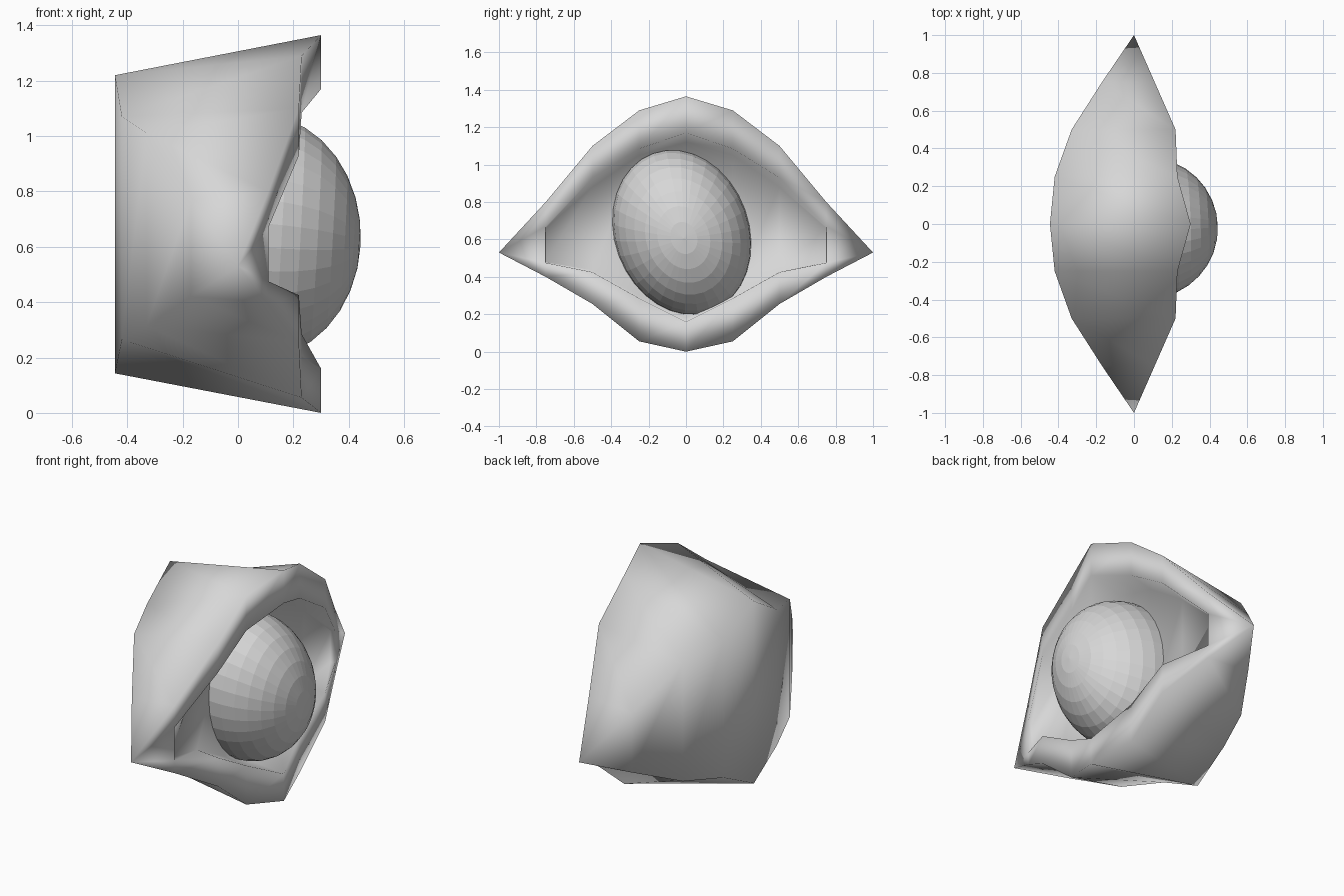
import bpy, bmesh, math
from mathutils import Matrix, Vector

if "Cube" in bpy.data.objects:
    bpy.data.objects.remove(bpy.data.objects["Cube"])

GREY = (0.68, 0.68, 0.68, 1)
grey = bpy.data.materials.new("light_grey")
grey.use_nodes = True
grey.diffuse_color = GREY
grey.node_tree.nodes["Principled BSDF"].inputs["Base Color"].default_value = GREY


def add_object(name, bm, smooth):
    bmesh.ops.recalc_face_normals(bm, faces=bm.faces)
    for f in bm.faces:
        f.smooth = smooth
    mesh = bpy.data.meshes.new(name)
    bm.to_mesh(mesh)
    bm.free()
    mesh.materials.append(grey)
    obj = bpy.data.objects.new(name, mesh)
    bpy.context.collection.objects.link(obj)
    return obj


# Socket cross-sections by distance from the middle, each:
# front x, outer top z, outer bottom z, inner top z, inner bottom z,
# back x, back top z, back bottom z, cavity x, cavity top z, cavity bottom z
SECTIONS = {
    0.00: (0.30, 1.365, 0.00, 1.17, 0.16, -0.445, 1.22, 0.143, 0.09, 1.12, 0.18),
    0.25: (0.23, 1.29, 0.055, 1.085, 0.285, -0.42, 1.07, 0.265, 0.09, 1.05, 0.30),
    0.50: (0.22, 1.10, 0.255, 0.93, 0.425, -0.33, 1.01, 0.315, 0.08, 0.88, 0.435),
    0.75: (0.11, 0.80, 0.40, 0.67, 0.475, -0.17, 0.77, 0.42, 0.08, 0.66, 0.478),
}


def section_ring(bm, y):
    fx, ot, ob, it, ib, bx, bt, bb, cx, ct, cb = SECTIONS[abs(y)]
    pts = [(fx, ot), (bx, bt), (bx, bb), (fx, ob),
           (fx, ib), (cx, cb), (cx, ct), (fx, it)]
    return [bm.verts.new((x, y, z)) for x, z in pts]


# Almond-shaped socket: hollow C-section rings closed by pointed corners
bm = bmesh.new()
rings = [section_ring(bm, i * 0.25) for i in range(-3, 4)]
for a, b in zip(rings, rings[1:]):
    for i in range(8):
        j = (i + 1) % 8
        bm.faces.new((a[i], a[j], b[j], b[i]))
for ring, side in ((rings[0], -1), (rings[-1], 1)):
    tip = bm.verts.new((0, side, 0.53))
    outline = ring[:5] + [ring[7]]
    for i in range(6):
        bm.faces.new((outline[i], outline[(i + 1) % 6], tip))
    bm.faces.new(ring[4:8])        # cavity end wall
add_object("eye_socket", bm, True)

# Faceted eyeball: oval, leaning sideways, pole turned forwards
bm = bmesh.new()
bmesh.ops.create_uvsphere(bm, u_segments=32, v_segments=16, radius=1)
shape = (Matrix.Translation(Vector((0.08, -0.022, 0.637)))
         @ Matrix.Rotation(math.radians(20), 4, 'X')
         @ Matrix.Diagonal((0.364, 0.36, 0.451, 1))
         @ Matrix.Rotation(math.radians(94), 4, 'Y'))
bmesh.ops.transform(bm, matrix=shape, verts=bm.verts)
add_object("eyeball", bm, False)
